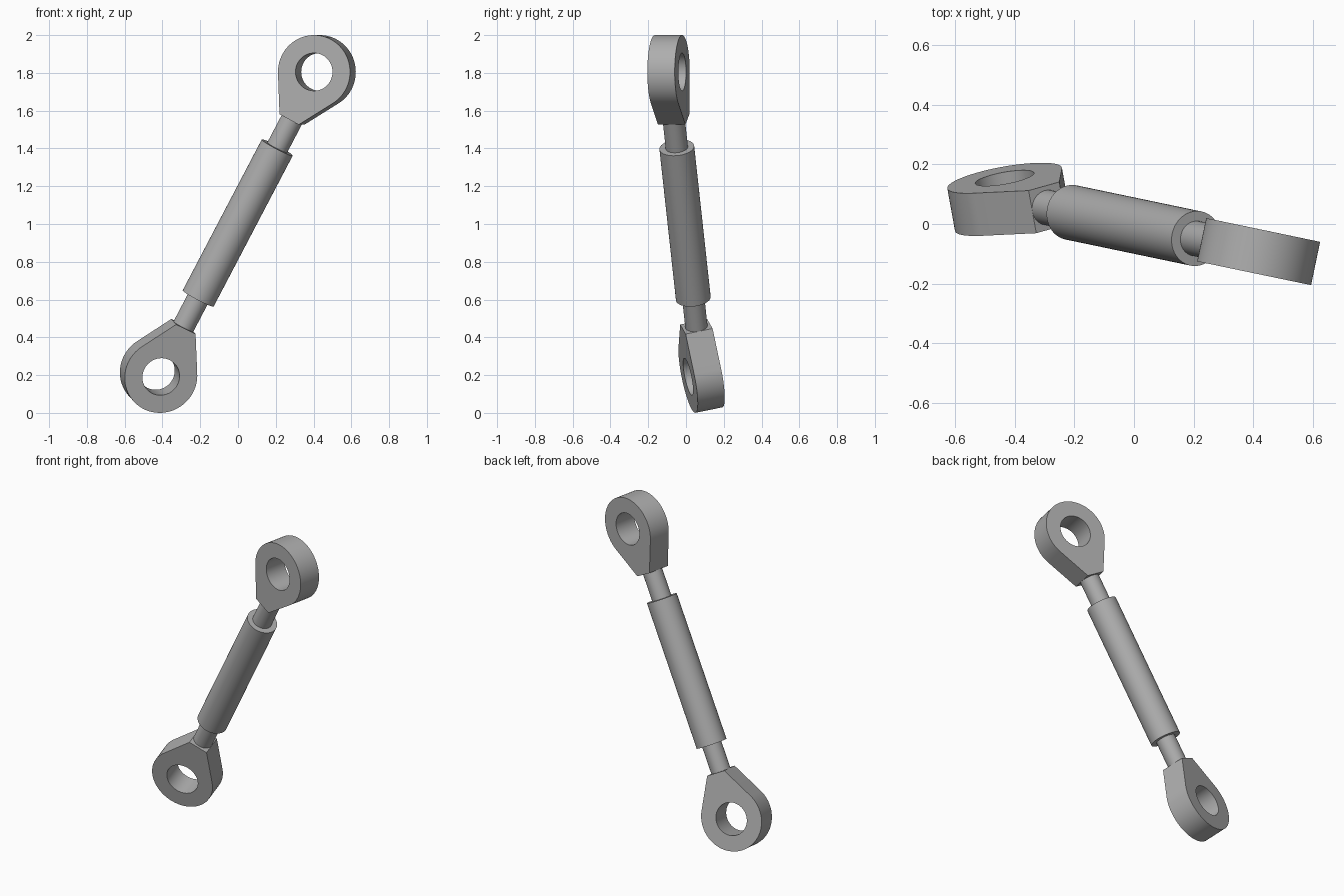
import bpy, bmesh, math
from mathutils import Vector, Matrix

if "Cube" in bpy.data.objects:
    bpy.data.objects.remove(bpy.data.objects["Cube"])

LOWER = Vector((-0.4205, 0.0825, 0.206))   # eye centres
UPPER = Vector((0.4175, -0.0925, 1.805))
MID = (LOWER + UPPER) / 2
AXIS = (UPPER - LOWER).normalized()
SPAN = (UPPER - LOWER).length
EYE_R, HOLE_R, THICK = 0.195, 0.1, 0.148
NECK_LEN, NECK_HALF = 0.285, 0.059

steel = bpy.data.materials.new("grey_steel")
steel.diffuse_color = (0.42, 0.42, 0.42, 1)
steel.use_nodes = True
steel.node_tree.nodes["Principled BSDF"].inputs["Base Color"].default_value = steel.diffuse_color


def frame(origin, z_dir, y_hint):
    """Matrix with local z along z_dir and local y close to y_hint."""
    z = z_dir.normalized()
    y = (y_hint - z * y_hint.dot(z)).normalized()
    x = y.cross(z)
    return Matrix.Translation(origin) @ Matrix((x, y, z)).transposed().to_4x4()


def finish(name, bm, matrix):
    bmesh.ops.recalc_face_normals(bm, faces=bm.faces)
    bm.transform(matrix)
    mesh = bpy.data.meshes.new(name)
    bm.to_mesh(mesh)
    bm.free()
    mesh.materials.append(steel)
    ob = bpy.data.objects.new(name, mesh)
    bpy.context.collection.objects.link(ob)
    bpy.ops.object.select_all(action='DESELECT')
    ob.select_set(True)
    bpy.context.view_layer.objects.active = ob
    bpy.ops.object.shade_smooth_by_angle(angle=math.radians(25))


def cylinder(name, radius, start, end):
    """Round bar along the strut, positions measured from its middle."""
    bm = bmesh.new()
    bmesh.ops.create_cone(bm, cap_ends=True, segments=64, radius1=radius,
                          radius2=radius, depth=end - start)
    centre = MID + AXIS * (start + end) / 2
    finish(name, bm, frame(centre, AXIS, Vector((0, 1, 0))))


def eye_end(name, centre, towards, hole_axis):
    """Teardrop plate with a round hole, its neck pointing along towards."""
    # Straight sides run tangent from the neck corners to the round head
    reach = math.hypot(NECK_HALF, NECK_LEN)
    a0 = math.atan2(NECK_LEN, NECK_HALF) - math.acos(EYE_R / reach)
    sweep = math.pi + 2 * a0
    outer = [(NECK_HALF, NECK_LEN)]
    for i in range(57):
        a = a0 - sweep * i / 56
        outer.append((EYE_R * math.cos(a), EYE_R * math.sin(a)))
    outer.append((-NECK_HALF, NECK_LEN))
    hole = [(HOLE_R * math.cos(math.tau * i / 64), HOLE_R * math.sin(math.tau * i / 64))
            for i in range(64)]
    bm = bmesh.new()
    for loop in (outer, hole):
        vs = [bm.verts.new((x, -THICK / 2, z)) for x, z in loop]
        for i, v in enumerate(vs):
            bm.edges.new((v, vs[(i + 1) % len(vs)]))
    bmesh.ops.triangle_fill(bm, use_beauty=True, edges=bm.edges[:])
    ext = bmesh.ops.extrude_face_region(bm, geom=bm.faces[:])
    moved = [g for g in ext["geom"] if isinstance(g, bmesh.types.BMVert)]
    bmesh.ops.translate(bm, verts=moved, vec=(0, THICK, 0))
    finish(name, bm, frame(centre, towards, hole_axis))


# Eye ends, turned relative to each other about the strut
eye_end("upper_eye", UPPER, -AXIS, Vector((0.204, 0.979, 0)))
eye_end("lower_eye", LOWER, AXIS, Vector((-0.173, 0.965, 0.199)))

# Thick middle sleeve and the thinner rods linking it to the eyes
SLEEVE = 0.453
ROD_END = SPAN / 2 - NECK_LEN + 0.003
cylinder("sleeve", 0.0925, -SLEEVE, SLEEVE)
cylinder("upper_rod", 0.059, SLEEVE - 0.01, ROD_END)
cylinder("lower_rod", 0.059, -ROD_END, -SLEEVE + 0.01)
